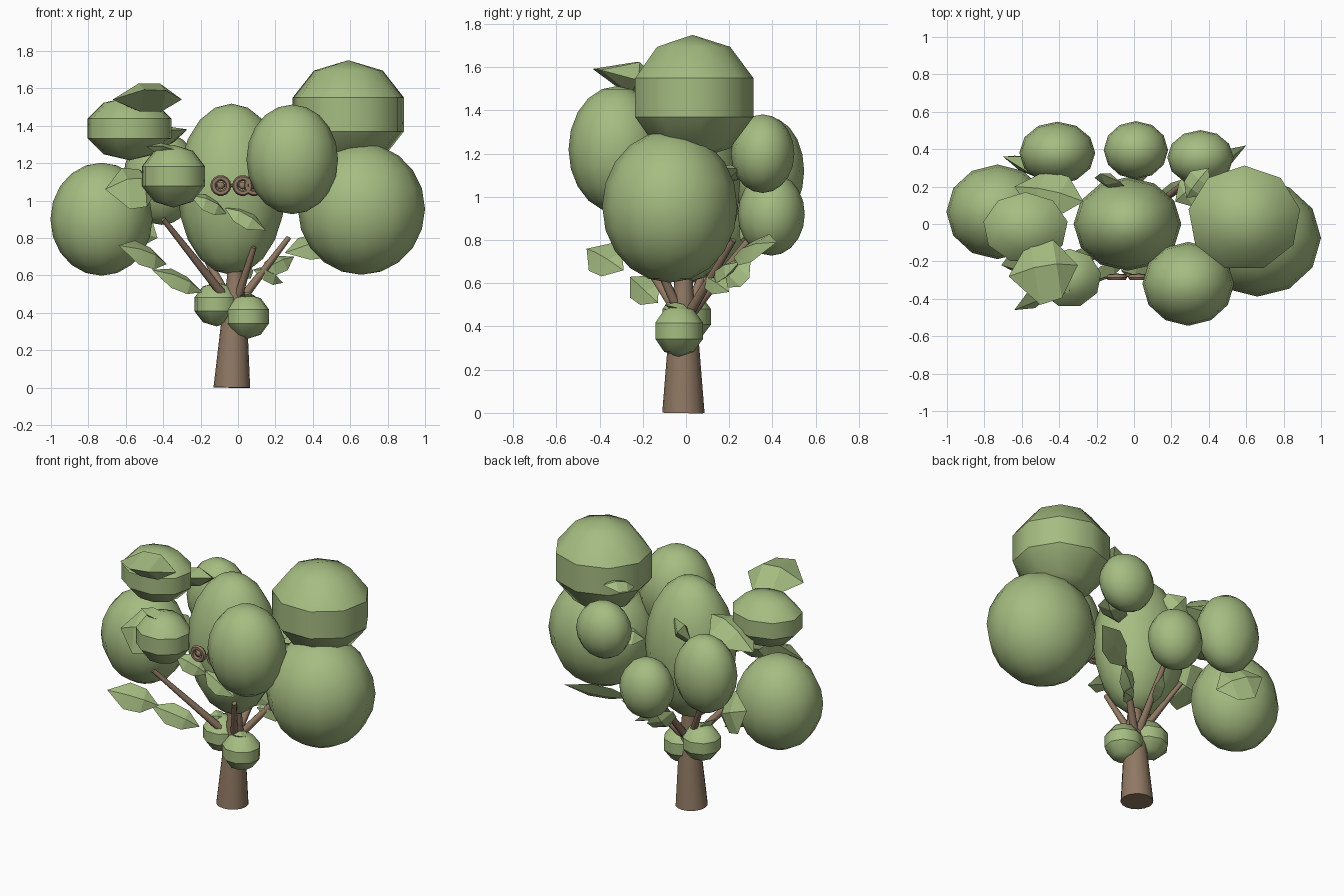
import bpy, bmesh, math
from mathutils import Vector, Matrix

if "Cube" in bpy.data.objects:
    bpy.data.objects.remove(bpy.data.objects["Cube"])


def material(name, rgb):
    m = bpy.data.materials.new(name)
    m.diffuse_color = (*rgb, 1)
    m.use_nodes = True
    m.node_tree.nodes["Principled BSDF"].inputs["Base Color"].default_value = m.diffuse_color
    return m


GREEN = material("leaf green", (0.375, 0.505, 0.22))
BROWN = material("bark brown", (0.28, 0.19, 0.125))


def finish(name, bm, mat, angle=32):
    bmesh.ops.recalc_face_normals(bm, faces=bm.faces)
    me = bpy.data.meshes.new(name)
    bm.to_mesh(me)
    bm.free()
    me.materials.append(mat)
    ob = bpy.data.objects.new(name, me)
    bpy.context.collection.objects.link(ob)
    bpy.ops.object.select_all(action='DESELECT')
    ob.select_set(True)
    bpy.context.view_layer.objects.active = ob
    bpy.ops.object.shade_smooth_by_angle(angle=math.radians(angle))
    return ob


def clump(name, centre, radii, seg=12, rings=10, mat=GREEN):
    """Smooth ball; five-ring balls get creased edges round their flat band."""
    bm = bmesh.new()
    bmesh.ops.create_uvsphere(bm, u_segments=seg, v_segments=rings, radius=1)
    if rings == 5:
        for e in bm.edges:
            a, b = e.verts
            if abs(a.co.z - b.co.z) < 0.01 and abs(a.co.z) < 0.5:
                e.smooth = False
    bmesh.ops.transform(bm, verts=bm.verts, matrix=Matrix.Translation(centre) @ Matrix.Diagonal((*radii, 1)))
    return finish(name, bm, mat, 75)


def limb(name, points, seg=8):
    """Tapered tube through (x, y, z, radius) points."""
    bm = bmesh.new()
    pos = [Vector(p[:3]) for p in points]
    d = (pos[-1] - pos[0]).normalized()
    u = d.cross(Vector((0, 1, 0))).normalized()
    v = d.cross(u)
    loops = []
    for c, p in zip(pos, points):
        ang = [2 * math.pi * i / seg for i in range(seg)]
        loops.append([bm.verts.new(c + p[3] * (u * math.cos(a) + v * math.sin(a))) for a in ang])
    for a, b in zip(loops, loops[1:]):
        for i in range(seg):
            j = (i + 1) % seg
            bm.faces.new((a[i], a[j], b[j], b[i]))
    bm.faces.new(loops[0])
    bm.faces.new(loops[-1])
    return finish(name, bm, BROWN, 50)


def ring(name, centre, major, minor, n=14, m=6):
    """Upright torus facing the front."""
    bm = bmesh.new()
    grid = []
    for a in range(n):
        A = 2 * math.pi * a / n
        row = []
        for b in range(m):
            B = 2 * math.pi * b / m
            r = major + minor * math.cos(B)
            row.append(bm.verts.new(Vector(centre) + Vector((r * math.cos(A), minor * math.sin(B), r * math.sin(A)))))
        grid.append(row)
    for a in range(n):
        for b in range(m):
            c, e = (a + 1) % n, (b + 1) % m
            bm.faces.new((grid[a][b], grid[c][b], grid[c][e], grid[a][e]))
    return finish(name, bm, BROWN)


FRONT = (0.35, -0.7, 0.65)
BACK = (-0.2, 0.8, 0.4)
UP = (0, 0.3, 1)


def leaf(name, base, tip, width, thick=0.04, up=FRONT):
    """Faceted pointed leaf with a raised midrib and shallow keel."""
    bm = bmesh.new()
    base, tip = Vector(base), Vector(tip)
    d = tip - base
    side = d.cross(Vector(up)).normalized()
    n = side.cross(d).normalized()
    a, b = bm.verts.new(base), bm.verts.new(tip)
    loops = []
    for t, w in ((0.3, 0.9), (0.62, 1.0)):
        c = base + d * t
        loops.append([bm.verts.new(c + side * s * width * w / 2 + n * h * thick)
                      for s, h in ((-1, 0), (0, 0.8), (1, 0), (0, -0.6))])
    for i in range(4):
        j = (i + 1) % 4
        bm.faces.new((a, loops[0][i], loops[0][j]))
        bm.faces.new((loops[0][i], loops[1][i], loops[1][j], loops[0][j]))
        bm.faces.new((loops[1][i], b, loops[1][j]))
    return finish(name, bm, GREEN, 15)


# Rounded crown clumps
clump("crown_centre", (-0.035, 0, 1.06), (0.288, 0.25, 0.458))
clump("crown_left", (-0.73, 0.065, 0.90), (0.273, 0.253, 0.302))
clump("crown_right", (0.66, -0.075, 0.955), (0.34, 0.313, 0.352))
clump("crown_front", (0.29, -0.32, 1.22), (0.245, 0.224, 0.293))
clump("crown_back_right", (0.355, 0.355, 1.20), (0.177, 0.147, 0.182))
clump("crown_back", (0.01, 0.395, 0.92), (0.172, 0.155, 0.192))
clump("crown_back_left", (-0.41, 0.38, 1.12), (0.203, 0.167, 0.25))

# Coarser clumps with a flat band round the middle
clump("crown_top_right", (0.59, 0.03, 1.46), (0.318, 0.297, 0.29), 9, 5)
clump("crown_top_left", (-0.58, -0.02, 1.385), (0.24, 0.20, 0.17), 9, 5)
clump("crown_front_left", (-0.345, -0.29, 1.13), (0.18, 0.165, 0.168), 9, 5)
clump("trunk_tuft_left", (-0.115, 0.0, 0.445), (0.126, 0.121, 0.118), 9, 5)
clump("trunk_tuft_right", (0.05, -0.035, 0.38), (0.124, 0.12, 0.12), 9, 5)

# Trunk and branches
limb("trunk", [(-0.033, -0.012, 0, 0.098), (-0.02, -0.012, 0.35, 0.07),
               (-0.015, -0.012, 0.58, 0.045), (-0.02, 0, 0.9, 0.03)], 16)
for i, end in enumerate([(-0.40, -0.32, 0.90), (0.27, 0.22, 0.80), (0.085, -0.16, 0.75),
                         (-0.24, 0.15, 0.82), (0.01, 0.33, 0.85)]):
    limb(f"branch_{i + 1}", [(-0.02, -0.01, 0.42, 0.026), (*end, 0.014)])

# Curled vine rings with a knob inside each, joined by a twig
for i, x in enumerate((-0.092, 0.025, 0.085)):
    ring(f"vine_ring_{i + 1}", (x, -0.285, 1.08), 0.04, 0.016)
    clump(f"vine_knob_{i + 1}", (x, -0.28, 1.08), (0.021, 0.018, 0.021), 8, 6, BROWN)
limb("vine_twig", [(-0.13, -0.275, 1.08, 0.008), (0.12, -0.275, 1.08, 0.008)])

# Low leaves on the branches
leaf("leaf_low_left_outer", (-0.38, -0.29, 0.66), (-0.64, -0.46, 0.76), 0.17)
leaf("leaf_low_left_inner", (-0.19, -0.13, 0.51), (-0.46, -0.26, 0.63), 0.14)
leaf("leaf_low_right_outer", (0.25, 0.22, 0.72), (0.60, 0.42, 0.79), 0.17)
leaf("leaf_low_right_middle", (0.12, 0.12, 0.61), (0.30, 0.25, 0.70), 0.11)
leaf("leaf_low_right_inner", (0.08, 0.08, 0.63), (0.24, 0.20, 0.56), 0.10)
leaf("leaf_back_low", (0.0, 0.18, 0.58), (0.02, 0.30, 0.72), 0.18, up=BACK)
leaf("leaf_back_lower_left", (-0.43, 0.25, 0.80), (-0.70, 0.36, 0.94), 0.26, 0.06, BACK)

# Leaves among the crown clumps
leaf("leaf_centre_left", (-0.06, -0.23, 0.93), (-0.26, -0.29, 1.03), 0.12)
leaf("leaf_centre_right", (-0.07, -0.25, 0.96), (0.15, -0.25, 0.84), 0.13)
leaf("leaf_left", (-0.42, -0.16, 1.07), (-0.71, -0.22, 1.06), 0.29, 0.10)
leaf("leaf_top_left", (-0.30, -0.22, 1.54), (-0.67, -0.28, 1.54), 0.37, 0.11, UP)
leaf("leaf_front_left", (-0.30, -0.30, 1.24), (-0.49, -0.32, 1.29), 0.14, 0.05, UP)
leaf("leaf_back_upper_left", (-0.27, 0.12, 1.38), (-0.64, 0.20, 1.25), 0.26, 0.08, UP)
leaf("leaf_back_upper_right", (0.28, 0.14, 1.42), (0.40, 0.30, 1.46), 0.14, up=UP)
leaf("leaf_right", (0.22, 0.12, 1.08), (0.42, 0.25, 1.13), 0.18, 0.05, UP)
leaf("leaf_back_centre", (-0.08, 0.18, 1.20), (-0.18, 0.27, 1.34), 0.18, 0.05, BACK)

# Small leaves on the trunk tufts
leaf("leaf_trunk_left", (-0.10, 0.04, 0.52), (-0.16, -0.08, 0.57), 0.09, 0.03)
leaf("leaf_trunk_right", (0.07, 0.02, 0.47), (0.03, -0.10, 0.50), 0.09, 0.03, UP)
